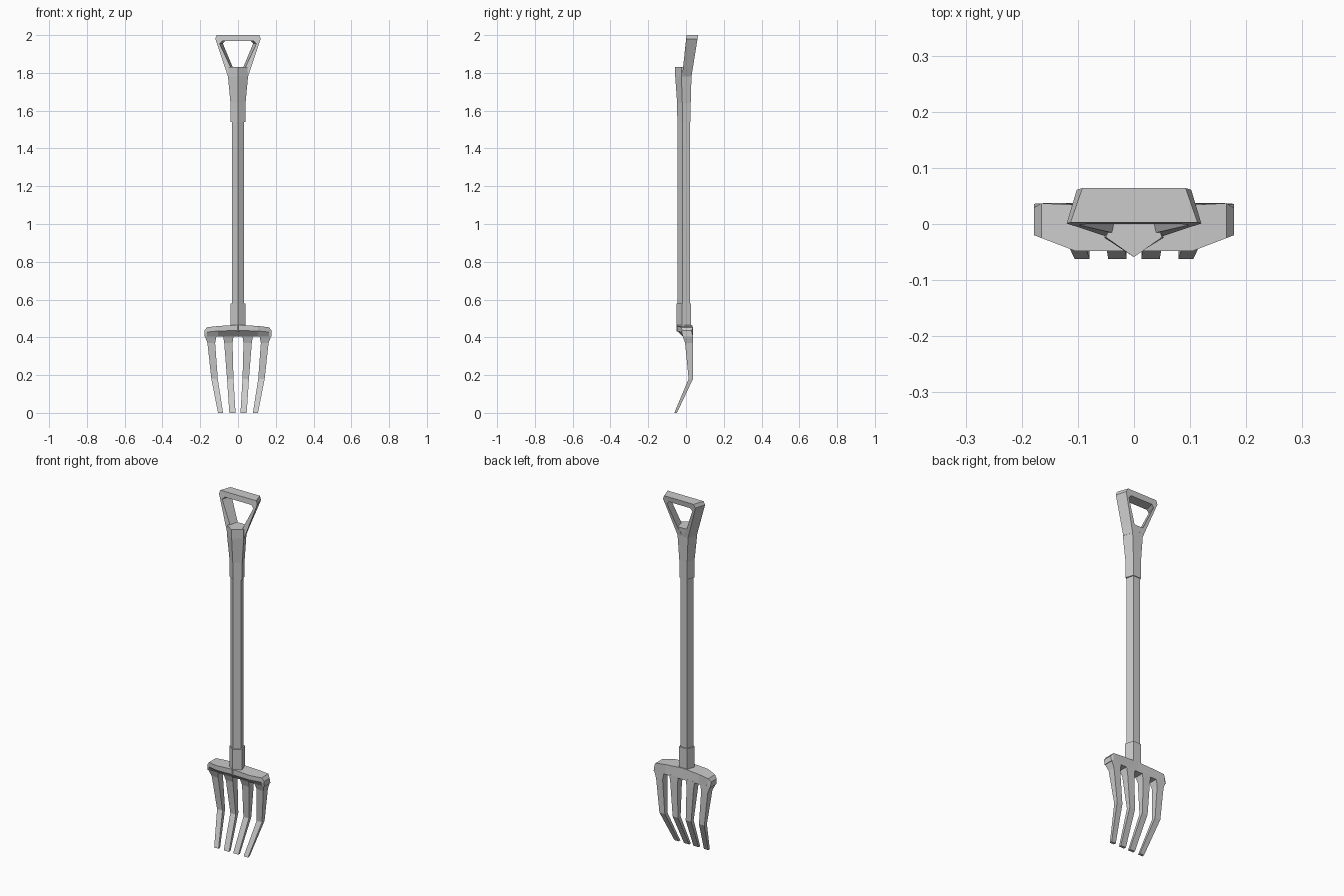
import bpy, bmesh

if "Cube" in bpy.data.objects:
    bpy.data.objects.remove(bpy.data.objects["Cube"])


def loft(name, rings, mirror=False, cap_end=True):
    """Skin a chain of closed point rings; optionally mirror across x = 0."""
    bm = bmesh.new()
    loops = [[bm.verts.new(p) for p in ring] for ring in rings]
    n = len(loops[0])
    for a, b in zip(loops, loops[1:]):
        for i in range(n):
            j = (i + 1) % n
            bm.faces.new((a[i], a[j], b[j], b[i]))
    bm.faces.new(loops[0][::-1])
    if cap_end:
        bm.faces.new(loops[-1])
    bmesh.ops.recalc_face_normals(bm, faces=bm.faces)
    # open seam: make sure the shell still points outward
    if not cap_end:
        top = max(bm.faces, key=lambda f: f.calc_center_median().z)
        if top.normal.z < 0:
            bmesh.ops.reverse_faces(bm, faces=bm.faces)
    mesh = bpy.data.meshes.new(name)
    bm.to_mesh(mesh)
    bm.free()
    ob = bpy.data.objects.new(name, mesh)
    bpy.context.collection.objects.link(ob)
    if mirror:
        mod = ob.modifiers.new("Mirror", 'MIRROR')
        mod.use_clip = True
    return ob


def pentagon(z, hx, front, back):
    """Five-sided section with its point towards the front."""
    side = front + (back - front) * 0.38
    return [(0, front, z), (hx, side, z), (hx * 0.62, back, z),
            (-hx * 0.62, back, z), (-hx, side, z)]


# Shaft and the two sockets
loft("shaft", [pentagon(0.5, 0.033, -0.044, 0.021),
               pentagon(1.6, 0.033, -0.044, 0.021)])
loft("lower_socket", [pentagon(0.43, 0.040, -0.050, 0.026),
                      pentagon(0.58, 0.040, -0.050, 0.026)])
loft("upper_socket", [pentagon(1.54, 0.040, -0.046, 0.025),
                      pentagon(1.64, 0.040, -0.047, 0.025),
                      pentagon(1.78, 0.053, -0.057, 0.029),
                      pentagon(1.83, 0.050, -0.059, 0.034)])

# D-shaped grip: outer front, outer back, inner back, inner front
loft("grip", [
    [(0.053, -0.021, 1.78), (0.033, 0.029, 1.78), (0, 0.029, 1.78), (0, -0.021, 1.78)],
    [(0.068, -0.016, 1.825), (0.048, 0.036, 1.825), (0.026, 0.036, 1.825), (0.037, -0.016, 1.825)],
    [(0.120, 0.001, 1.98), (0.102, 0.061, 1.98), (0.080, 0.057, 1.955), (0.098, -0.002, 1.955)],
    [(0.113, 0.003, 2.0), (0.092, 0.064, 2.0), (0.067, 0.059, 1.97), (0.083, 0.0, 1.97)],
    [(0, 0.003, 2.0), (0, 0.064, 2.0), (0, 0.059, 1.97), (0, 0.0, 1.97)],
], mirror=True, cap_end=False)

# Fork head crossbar: x, front y, back y, top z, lip z
sections = [(0.178, -0.020, 0.029, 0.435, 0.422),
            (0.165, -0.025, 0.037, 0.453, 0.428),
            (0.105, -0.048, 0.034, 0.460, 0.434)]
sections += [(-x, *rest) for x, *rest in reversed(sections)]
sections.insert(3, (0, -0.048, 0.030, 0.466, 0.436))
loft("crossbar", [[(x, yf, zt), (x, yb, zt), (x, 0.036, 0.405),
                   (x, -0.018, 0.405), (x, yf, zl)]
                  for x, yf, yb, zt, zl in sections])

# Tines: height and depth stations shared by inner and outer pairs
stations = [(0.412, -0.020, 0.036), (0.37, -0.005, 0.037),
            (0.18, 0.014, 0.037), (0.0, -0.062, -0.048)]
widths = {"inner_tines": [(0.023, 0.080), (0.029, 0.073), (0.024, 0.058), (0.013, 0.046)],
          "outer_tines": [(0.113, 0.177), (0.121, 0.162), (0.107, 0.141), (0.079, 0.106)]}
for name, spans in widths.items():
    loft(name, [[(a, yf, z), (b, yf, z), (b, yb, z), (a, yb, z)]
                for (a, b), (z, yf, yb) in zip(spans, stations)], mirror=True)
